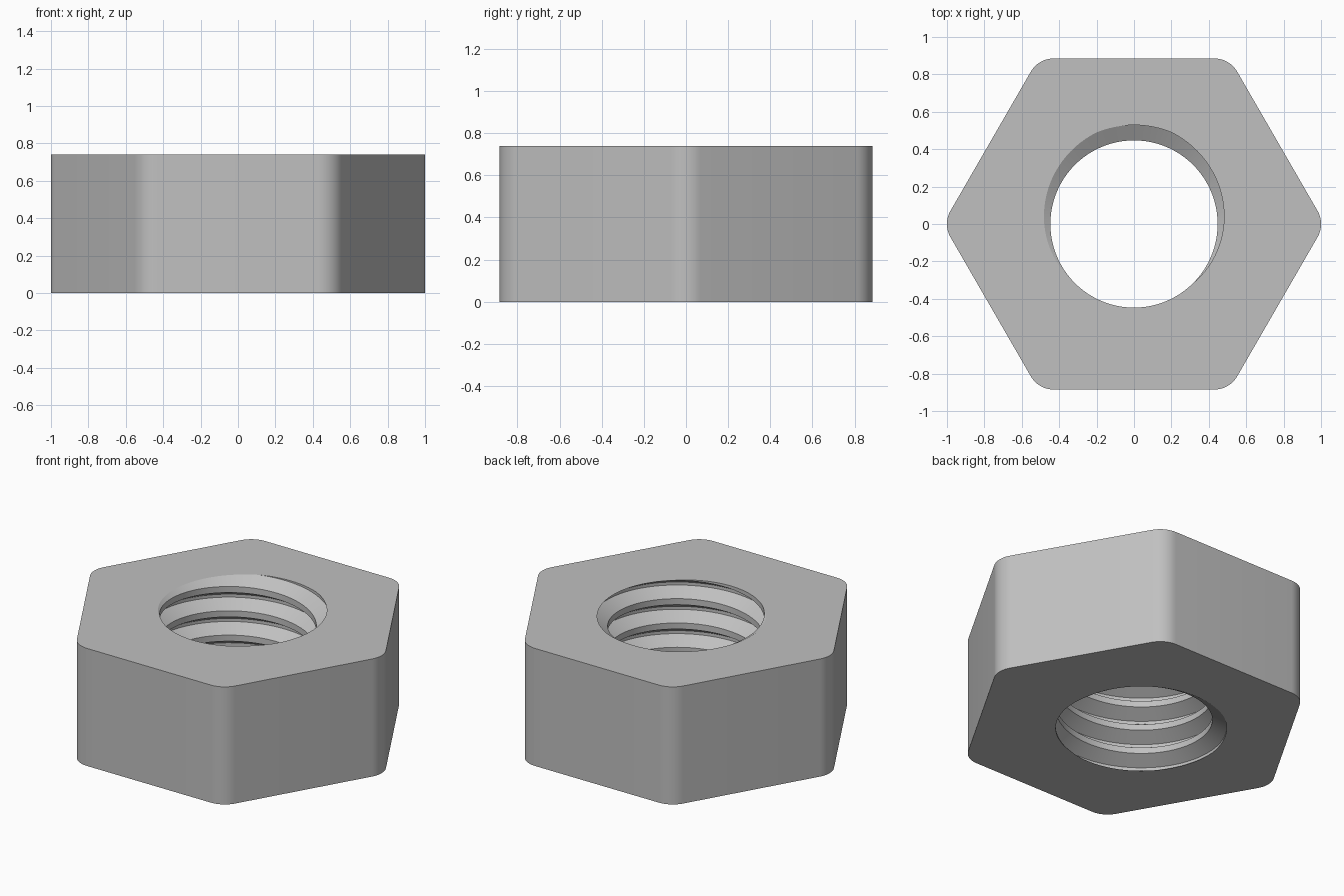
import bpy, bmesh
from math import sin, cos, tan, pi, radians

cube = bpy.data.objects.get("Cube")
if cube:
    bpy.data.objects.remove(cube, do_unlink=True)

HEIGHT = 0.74
APOTHEM = 0.885
CORNER_R = 0.14
MINOR_R, MAJOR_R = 0.447, 0.529
PITCH = 0.153
STEPS = 96          # segments per thread turn
CORNER_STEPS = 10

steel = bpy.data.materials.new("grey steel")
steel.use_nodes = True
colour = (0.53, 0.53, 0.53, 1)
steel.diffuse_color = colour
steel.node_tree.nodes["Principled BSDF"].inputs["Base Color"].default_value = colour

bm = bmesh.new()

# Helical thread: crest, flank, root, flank swept past both ends of the hole
profile = [(MAJOR_R, -1 / 16), (MAJOR_R, 1 / 16), (MINOR_R, 3 / 8),
           (MINOR_R, 5 / 8), (MAJOR_R, 15 / 16)]
turns = int(HEIGHT / PITCH) + 4
rows = []
for i in range(turns * STEPS + 1):
    turn = i / STEPS
    a = pi / 2 + 2 * pi * turn      # a groove meets the top at the back
    z0 = HEIGHT + (turn - turns + 2) * PITCH
    rows.append([bm.verts.new((r * cos(a), r * sin(a), z0 + p * PITCH))
                 for r, p in profile])
for lower, upper in zip(rows, rows[1:]):
    for k in range(len(profile) - 1):
        bm.faces.new((lower[k], lower[k + 1], upper[k + 1], upper[k]))
bmesh.ops.remove_doubles(bm, verts=bm.verts, dist=0.0005)

# Trim the thread flush with the top and bottom
for z, n in ((0, -1), (HEIGHT, 1)):
    bmesh.ops.bisect_plane(bm, geom=bm.verts[:] + bm.edges[:] + bm.faces[:],
                           dist=0.00001, plane_co=(0, 0, z),
                           plane_no=(0, 0, n), clear_outer=True)
rims = [[e for e in bm.edges if e.is_boundary
         and all(abs(v.co.z - z) < 0.001 for v in e.verts)] for z in (0, HEIGHT)]

# Hexagonal outer wall with rounded corners
outline = []
centre_r = (APOTHEM - CORNER_R) / cos(pi / 6)
for c in range(6):
    for s in range(CORNER_STEPS + 1):
        a = radians(60 * c - 30 + 60 * s / CORNER_STEPS)
        outline.append((centre_r * cos(c * pi / 3) + CORNER_R * cos(a),
                        centre_r * sin(c * pi / 3) + CORNER_R * sin(a)))
loops = [[bm.verts.new((x, y, z)) for x, y in outline] for z in (0, HEIGHT)]
for j in range(len(outline)):
    k = (j + 1) % len(outline)
    bm.faces.new((loops[0][j], loops[0][k], loops[1][k], loops[1][j]))

# Flat ring faces between the hexagon and the hole
for loop, rim in zip(loops, rims):
    outer = [bm.edges.get((loop[j - 1], loop[j])) for j in range(len(loop))]
    bmesh.ops.triangle_fill(bm, edges=outer + rim, use_beauty=True, normal=(0, 0, 1))
bmesh.ops.recalc_face_normals(bm, faces=bm.faces)

mesh = bpy.data.meshes.new("hex_nut")
bm.to_mesh(mesh)
bm.free()
mesh.materials.append(steel)
nut = bpy.data.objects.new("hex_nut", mesh)
bpy.context.collection.objects.link(nut)

# Smooth corners and thread, crisp edges
bpy.context.view_layer.objects.active = nut
nut.select_set(True)
bpy.ops.object.shade_smooth_by_angle(angle=radians(25))
